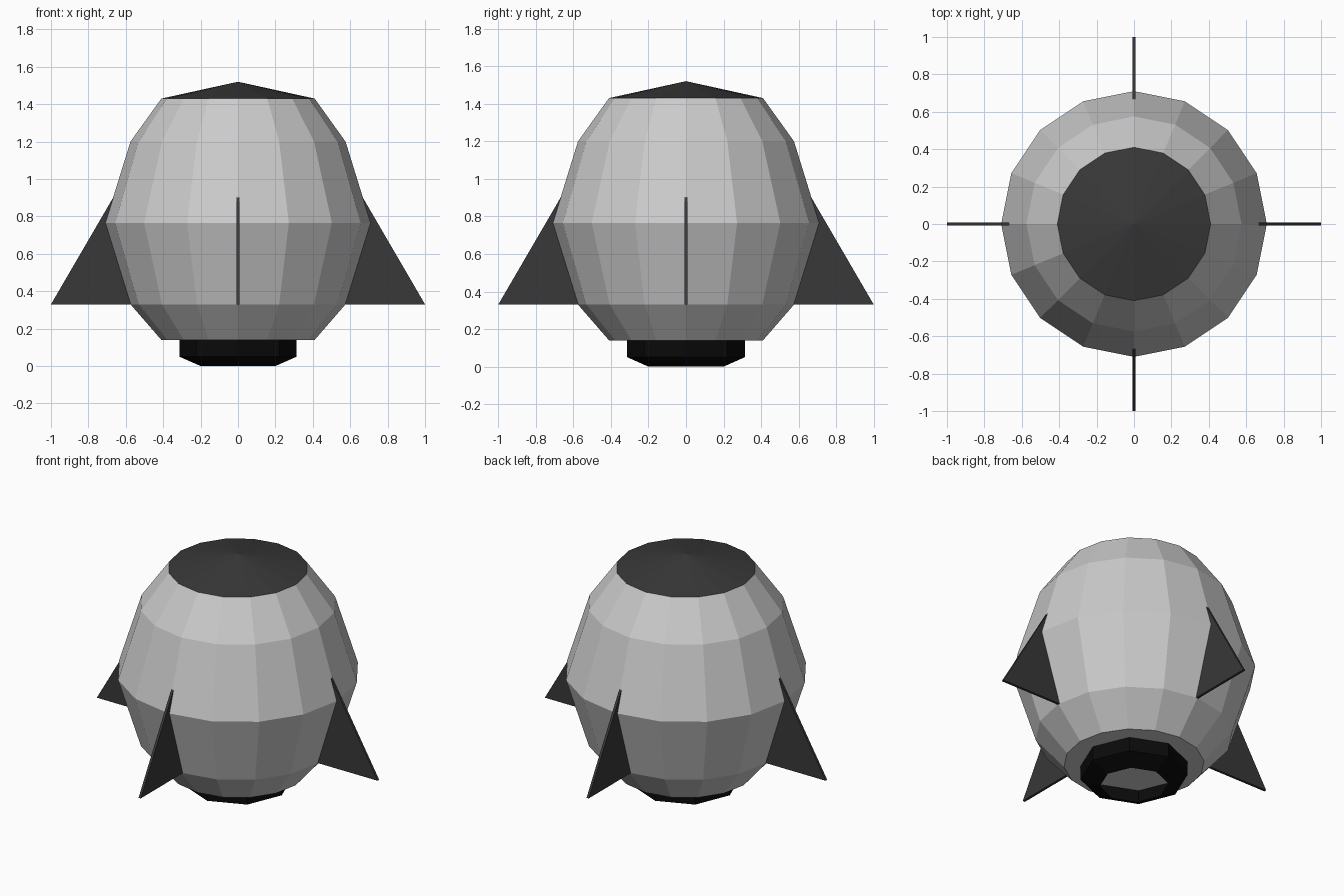
import bpy, bmesh
from math import cos, sin, pi, radians
from mathutils import Matrix

if "Cube" in bpy.data.objects:
    bpy.data.objects.remove(bpy.data.objects["Cube"])


def material(name, v):
    m = bpy.data.materials.new(name)
    m.diffuse_color = (v, v, v, 1)
    m.use_nodes = True
    m.node_tree.nodes["Principled BSDF"].inputs["Base Color"].default_value = m.diffuse_color
    return m


def finish(name, bm, mat=None):
    bmesh.ops.recalc_face_normals(bm, faces=bm.faces)
    me = bpy.data.meshes.new(name)
    bm.to_mesh(me)
    bm.free()
    if mat:
        me.materials.append(mat)
    ob = bpy.data.objects.new(name, me)
    bpy.context.collection.objects.link(ob)
    return ob


def lathe(name, profile, sides, mat=None, close_bottom=False):
    """Revolve (radius, z) points; a zero radius becomes a single tip."""
    bm = bmesh.new()
    rings = []
    for r, z in profile:
        n = sides if r > 0 else 1
        rings.append([bm.verts.new((r * cos(2 * pi * i / sides),
                                    r * sin(2 * pi * i / sides), z)) for i in range(n)])
    for a, b in zip(rings, rings[1:]):
        for i in range(sides):
            j = (i + 1) % sides
            if len(b) == 1:
                bm.faces.new((a[i], a[j], b[0]))
            else:
                bm.faces.new((a[i], a[j], b[j], b[i]))
    if close_bottom:
        bm.faces.new(rings[0][::-1])
    return finish(name, bm, mat)


dark = material("dark_grey", 0.04)
black = material("black", 0.003)

# Faceted barrel hull with a flat underside
lathe("hull", [(0.41, 0.14), (0.575, 0.33), (0.71, 0.765), (0.575, 1.2), (0.41, 1.43)],
      16, close_bottom=True)

# Shallow nose cone
lathe("nose_cap", [(0.41, 1.43), (0, 1.52)], 16, dark)

# Open engine nozzle
lathe("nozzle", [(0.2, 0), (0.313, 0.05), (0.313, 0.14)], 8, black)

# Four thin triangular fins
T = 0.008
for k, side in enumerate(("right", "back", "left", "front")):
    bm = bmesh.new()
    outline = [(0.56, 0.33), (1.0, 0.33), (0.665, 0.905)]
    face = bm.faces.new([bm.verts.new((x, -T, z)) for x, z in outline])
    ext = bmesh.ops.extrude_face_region(bm, geom=[face])["geom"]
    bmesh.ops.translate(bm, vec=(0, 2 * T, 0),
                        verts=[v for v in ext if isinstance(v, bmesh.types.BMVert)])
    bmesh.ops.rotate(bm, verts=bm.verts, matrix=Matrix.Rotation(radians(90 * k), 3, 'Z'))
    finish(side + "_fin", bm, dark)
